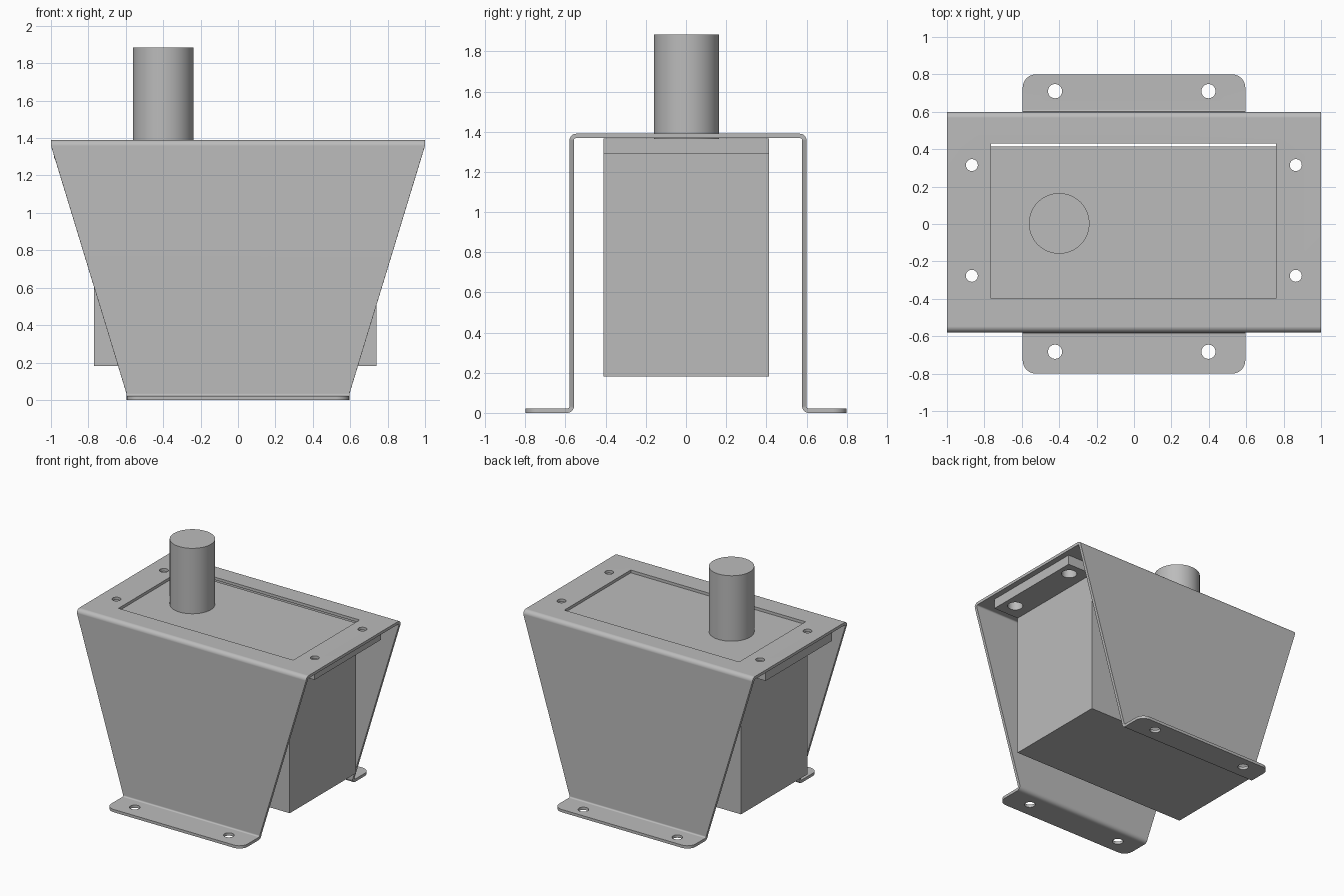
import bpy, bmesh, math
from mathutils import Vector, Matrix

if "Cube" in bpy.data.objects:
    bpy.data.objects.remove(bpy.data.objects["Cube"], do_unlink=True)

grey = bpy.data.materials.new("plain_grey")
grey.use_nodes = True
colour = (0.5, 0.5, 0.5, 1)
grey.diffuse_color = colour
grey.node_tree.nodes["Principled BSDF"].inputs["Base Color"].default_value = colour

T = 0.022          # sheet thickness
FOOT, TOP = 0.595, 1.0   # half widths of the bracket


def make_object(name, bm):
    bmesh.ops.recalc_face_normals(bm, faces=bm.faces)
    mesh = bpy.data.meshes.new(name)
    bm.to_mesh(mesh)
    bm.free()
    mesh.materials.append(grey)
    obj = bpy.data.objects.new(name, mesh)
    bpy.context.collection.objects.link(obj)
    return obj


def add_box(bm, lo, hi):
    lo, hi = Vector(lo), Vector(hi)
    m = Matrix.Translation((lo + hi) / 2) @ Matrix.Diagonal((*(hi - lo), 1))
    bmesh.ops.create_cube(bm, size=1, matrix=m)


def add_cylinder(bm, x, y, z0, z1, r, sides=32):
    bmesh.ops.create_cone(bm, cap_ends=True, segments=sides, radius1=r, radius2=r,
                          depth=z1 - z0, matrix=Matrix.Translation((x, y, (z0 + z1) / 2)))


def apply_modifiers(obj):
    graph = bpy.context.evaluated_depsgraph_get()
    mesh = bpy.data.meshes.new_from_object(obj.evaluated_get(graph))
    obj.modifiers.clear()
    obj.data = mesh


def cut(obj, bm):
    cutter = make_object("cutter", bm)
    cutter.hide_render = True
    mod = obj.modifiers.new("holes", "BOOLEAN")
    mod.operation, mod.solver, mod.object = "DIFFERENCE", "EXACT", cutter
    apply_modifiers(obj)
    bpy.data.objects.remove(cutter, do_unlink=True)


def smooth(obj):
    bpy.ops.object.select_all(action="DESELECT")
    obj.select_set(True)
    bpy.context.view_layer.objects.active = obj
    bpy.ops.object.shade_smooth_by_angle(angle=math.radians(30))
    obj.modifiers.new("flat_panels", "WEIGHTED_NORMAL").keep_sharp = True


def rounded_path(points, r, steps=6):
    """Replace each right-angled corner of the path by an arc."""
    path = [points[0]]
    for a, b, c in zip(points, points[1:], points[2:]):
        u, v = (a - b).normalized(), (c - b).normalized()
        centre = b + (u + v) * r
        for i in range(steps + 1):
            t = i / steps * math.pi / 2
            path.append(centre - v * r * math.cos(t) - u * r * math.sin(t))
    return path + [points[-1]]


def half_width(z):
    f = (z - 0.03) / (1.36 - 0.03)
    return FOOT + (TOP - FOOT) * min(1, max(0, f))


# Bent sheet bracket: feet, tapered walls and top in one strip
h = T / 2
corners = [(-0.8, h), (-0.569, h), (-0.569, 1.39 - h),
           (0.589, 1.39 - h), (0.589, h), (0.8, h)]
path = rounded_path([Vector(p) for p in corners], T)
bm = bmesh.new()
rows = [[bm.verts.new((s * half_width(p.y), p.x, p.y)) for s in (-1, 1)] for p in path]
for a, b in zip(rows, rows[1:]):
    bm.faces.new((a[0], a[1], b[1], b[0]))
bmesh.ops.bevel(bm, geom=rows[0] + rows[-1], offset=0.07, segments=6,
                profile=0.5, affect="VERTICES")
bracket = make_object("mounting_bracket", bm)
solid = bracket.modifiers.new("sheet", "SOLIDIFY")
solid.thickness, solid.offset, solid.use_even_offset = T, 0, True
apply_modifiers(bracket)

# Opening and screw holes in the bracket
bm = bmesh.new()
add_box(bm, (-0.765, -0.397, 1.3), (0.76, 0.43, 1.5))
for y in (-0.277, 0.315):
    for x in (-0.867, 0.865):
        add_cylinder(bm, x, y, 1.3, 1.5, 0.032)
for y in (-0.683, 0.71):
    for x in (-0.422, 0.398):
        add_cylinder(bm, x, y, -0.1, 0.1, 0.038)
cut(bracket, bm)
smooth(bracket)

# Flange under the top sheet, with larger holes
bm = bmesh.new()
add_box(bm, (-0.985, -0.412, 1.292), (0.957, 0.414, 1.367))
flange = make_object("motor_flange", bm)
bm = bmesh.new()
for x in (-0.867, 0.865):
    for y in (-0.29, 0.31):
        add_cylinder(bm, x, y, 1.2, 1.5, 0.055)
cut(flange, bm)
smooth(flange)

# Motor body hanging below the flange
bm = bmesh.new()
add_box(bm, (-0.77, -0.412, 0.182), (0.74, 0.414, 1.292))
make_object("motor_body", bm)

# Output shaft
bm = bmesh.new()
add_cylinder(bm, -0.4, 0.003, 1.36, 1.883, 0.162, 64)
smooth(make_object("output_shaft", bm))
